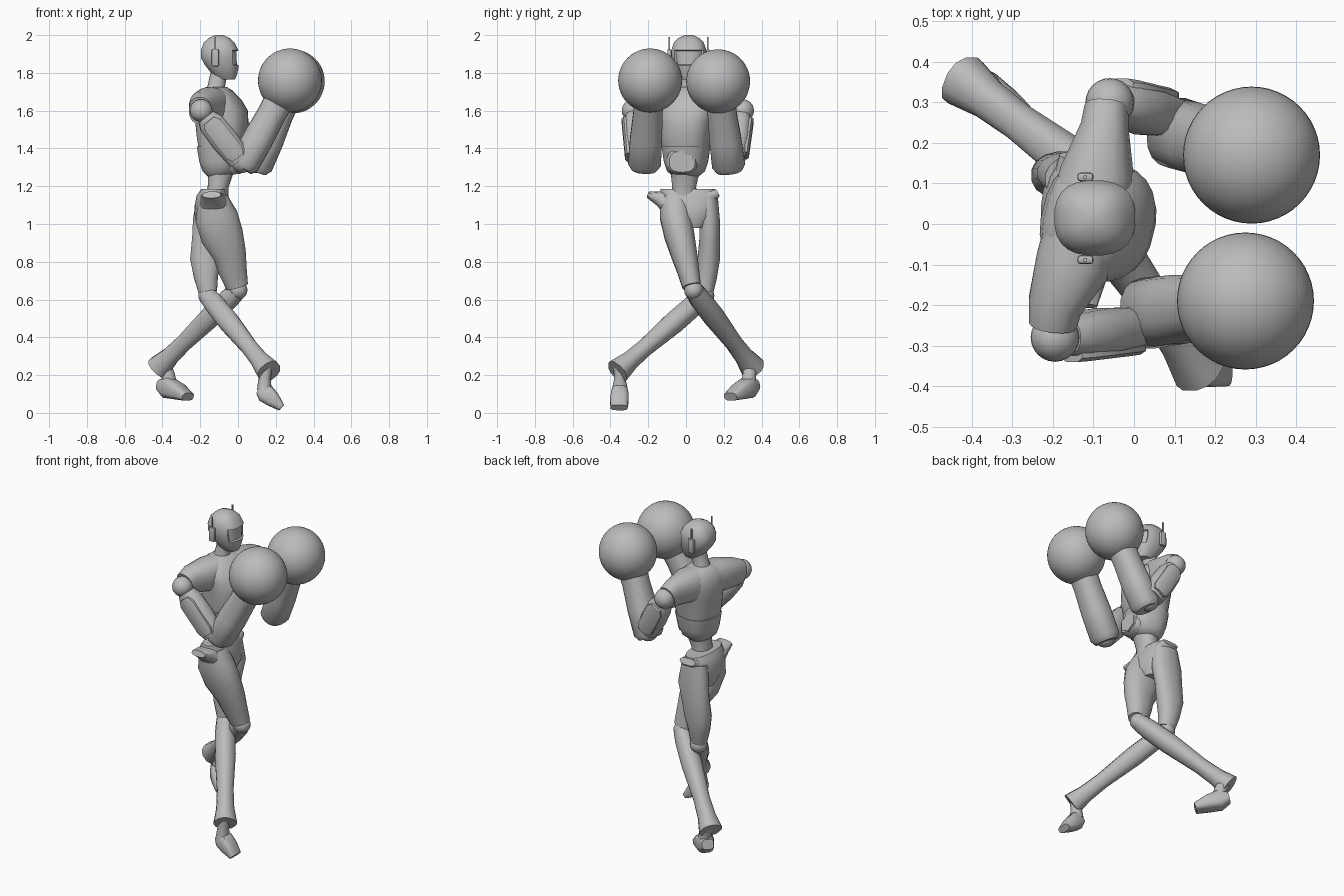
import bpy
import bmesh
from math import sin, cos, pi, radians
from mathutils import Vector, Matrix

old = bpy.data.objects.get("Cube")
if old:
    bpy.data.objects.remove(old, do_unlink=True)

GREY = (0.5, 0.5, 0.5, 1)
grey = bpy.data.materials.new("plain grey")
grey.use_nodes = True
grey.diffuse_color = GREY
grey.node_tree.nodes["Principled BSDF"].inputs["Base Color"].default_value = GREY


def finish(name, bm, angle=40):
    """Turn a bmesh into a smooth shaded object with sharp creases."""
    bmesh.ops.recalc_face_normals(bm, faces=bm.faces[:])
    mesh = bpy.data.meshes.new(name)
    bm.to_mesh(mesh)
    bm.free()
    mesh.materials.append(grey)
    obj = bpy.data.objects.new(name, mesh)
    bpy.context.collection.objects.link(obj)
    bpy.ops.object.select_all(action="DESELECT")
    obj.select_set(True)
    bpy.context.view_layer.objects.active = obj
    bpy.ops.object.shade_smooth_by_angle(angle=radians(angle))
    return obj


def power(value, p):
    return abs(value) ** p * (1 if value > 0 else -1)


def skin(rings_data, sides, square):
    """Bridge rings given as (centre, u axis, v axis); square < 1 is boxier."""
    bm = bmesh.new()
    rings = []
    for centre, u, v in rings_data:
        ring = []
        for i in range(sides):
            a = 2 * pi * (i + 0.5) / sides
            ring.append(bm.verts.new(centre + u * power(cos(a), square) + v * power(sin(a), square)))
        rings.append(ring)
    for low, high in zip(rings, rings[1:]):
        for i in range(sides):
            j = (i + 1) % sides
            bm.faces.new((low[i], low[j], high[j], high[i]))
    bm.faces.new(rings[0][::-1])
    bm.faces.new(rings[-1])
    return bm


def stack(sections, sides=20, yaw=0.0, square=0.85):
    """Level rings: x, y, z, depth radius, width radius."""
    turn = Matrix.Rotation(yaw, 3, "Z")
    return skin([(Vector(s[:3]), turn @ Vector((s[3], 0, 0)), turn @ Vector((0, s[4], 0)))
                 for s in sections], sides, square)


def limb(name, sections, sides=14, square=0.9, ref=(0, 1, 0)):
    """Rings square to a path: x, y, z, radius along ref, radius across it."""
    pts = [Vector(s[:3]) for s in sections]
    data = []
    for i, s in enumerate(sections):
        along = (pts[min(i + 1, len(pts) - 1)] - pts[max(i - 1, 0)]).normalized()
        u = Vector(ref)
        u = (u - along * u.dot(along)).normalized()
        data.append((pts[i], u * s[3], along.cross(u) * s[4]))
    return finish(name, skin(data, sides, square))


def ball(name, centre, radius, detail=24):
    bm = bmesh.new()
    bmesh.ops.create_uvsphere(bm, u_segments=detail * 2, v_segments=detail, radius=radius,
                              matrix=Matrix.Translation(centre))
    return finish(name, bm, 60)


def box(name, centre, size, bevel=0.0):
    bm = bmesh.new()
    bmesh.ops.create_cube(bm, size=1, matrix=Matrix.Translation(centre) @ Matrix.Diagonal((*size, 1)))
    if bevel:
        bmesh.ops.bevel(bm, geom=bm.edges[:], offset=bevel, segments=2, affect="EDGES", profile=0.5)
    return finish(name, bm)


# Head with an inset visor
head = stack([(-.06, .015, 1.765, .045, .04), (-.07, .015, 1.79, .065, .06),
              (-.085, .015, 1.84, .09, .082), (-.097, .015, 1.88, .1, .092),
              (-.097, .015, 1.92, .1, .093), (-.1, .015, 1.96, .082, .08),
              (-.1, .015, 1.985, .055, .055), (-.1, .015, 2, .022, .022)], 24, square=.8)
head.normal_update()
visor = [f for f in head.faces if f.normal.x > .55 and 1.84 < f.calc_center_median().z < 1.94]
bmesh.ops.inset_region(head, faces=visor, thickness=.005, depth=-.01)
finish("head", head)
for side, y in (("right", -.088), ("left", .116)):
    box(side + "_ear", (-.12, y, 1.88), (.04, .022, .09), .008)
    box(side + "_antenna", (-.12, y, 1.95), (.008, .008, .08))

# Neck, chest and belly, turned towards the right
limb("neck", [(-.12, .01, 1.68, .06, .06), (-.115, .01, 1.73, .045, .045), (-.1, .015, 1.8, .045, .045)])
YAW = -.25
finish("chest", stack([(-.09, 0, 1.4, .115, .122), (-.085, 0, 1.46, .13, .13),
                       (-.085, .005, 1.53, .137, .137), (-.09, .01, 1.6, .138, .15),
                       (-.105, .012, 1.66, .115, .155), (-.115, .012, 1.7, .085, .115),
                       (-.115, .012, 1.725, .055, .06)], 24, YAW, .8))
finish("belly", stack([(-.1, 0, 1.25, .055, .065), (-.095, 0, 1.28, .09, .1),
                       (-.09, 0, 1.33, .112, .115), (-.088, 0, 1.41, .127, .126)], 24, YAW, .8))
limb("belt_plate", [(-.04, -.02, 1.33, .085, .07), (.012, -.02, 1.33, .08, .065),
                    (.025, -.02, 1.33, .068, .055)], 16, .7)
limb("belt_buckle", [(.01, -.02, 1.33, .06, .06), (.032, -.02, 1.33, .06, .06)], 6, 1)
limb("shoulder_yoke", [(-.2, -.245, 1.6, .06, .075), (-.195, -.2, 1.615, .068, .085),
                       (-.15, -.1, 1.625, .095, .1), (-.09, .12, 1.625, .095, .1),
                       (-.072, .24, 1.615, .06, .085), (-.068, .285, 1.6, .055, .075)], 18, .85, (1, 0, 0))

# Arms: shoulder ball, upper arm, outer panel, elbow, forearm cuff and round glove
arms = (("right", (-.195, -.28, 1.6), (.01, -.255, 1.34), (.035, -.22, 1.32), (.275, -.19, 1.76)),
        ("left", (-.06, .3, 1.6), (.085, .265, 1.35), (.105, .225, 1.31), (.29, .17, 1.755)))
for side, shoulder, elbow, cuff, glove in arms:
    a, b, c, g = map(Vector, (shoulder, elbow, cuff, glove))
    out = Vector((0, -1 if side == "right" else 1, 0))
    ball(side + "_shoulder_ball", a, .06, 12)
    limb(side + "_upper_arm", [(*a.lerp(b, t), w, d) for t, w, d in
                               ((.12, .045, .05), (.25, .055, .07), (.6, .06, .075), (1, .05, .065))], 12, .8)
    limb(side + "_arm_panel", [(*(a.lerp(b, t) + out * .045), .022, d) for t, d in
                               ((.2, .035), (.3, .055), (.85, .055), (.95, .04))], 8, .7)
    ball(side + "_elbow", b.lerp(c, .5), .06, 12)
    limb(side + "_forearm", [(*c.lerp(g, t), w, d) for t, w, d in
                             ((-.06, .07, .06), (0, .088, .08), (.3, .086, .082),
                              (.6, .078, .076), (.8, .08, .08))], 18, .85)
    ball(side + "_glove", g, .169)

# Waist and hips
limb("waist", [(-.11, -.01, 1.14, .07, .06), (-.105, -.01, 1.2, .065, .055), (-.09, -.005, 1.29, .08, .07)])
finish("hips", stack([(-.13, .03, .98, .075, .07), (-.13, .025, 1.04, .1, .125),
                      (-.135, .02, 1.1, .095, .148), (-.135, .015, 1.15, .085, .155),
                      (-.13, .01, 1.185, .065, .145)], 24))
limb("right_hip_lip", [(-.13, -.08, 1.1, .08, .06), (-.135, -.14, 1.135, .065, .04),
                       (-.14, -.2, 1.155, .05, .018)], 12, .8, (1, 0, 0))
limb("left_hip_lip", [(-.13, .08, 1.12, .08, .06), (-.13, .17, 1.165, .055, .02)], 12, .8, (1, 0, 0))

# Legs: thigh, knee ball, shin with flared ankle cuff
legs = (("right", [(-.135, -.06, 1.14, .08, .08), (-.115, -.055, 1.04, .085, .115),
                   (-.085, -.035, .94, .08, .115), (-.045, -.01, .84, .07, .09),
                   (-.03, .01, .76, .06, .078), (-.005, .03, .67, .05, .06)],
         (0, .04, .65), (-.41, .345, .25)),
        ("left", [(-.14, .11, 1.14, .06, .08), (-.14, .125, 1.02, .055, .1),
                  (-.155, .125, .92, .055, .09), (-.17, .12, .81, .06, .085),
                  (-.17, .11, .72, .055, .065), (-.16, .1, .64, .045, .05)],
         (-.16, .1, .62), (.155, -.35, .23)))
for side, thigh, knee, ankle in legs:
    k, f = Vector(knee), Vector(ankle)
    limb(side + "_thigh", thigh, 16)
    ball(side + "_knee", k, .05, 12)
    limb(side + "_shin", [(*k.lerp(f, t), r, r) for t, r in
                          ((.02, .05), (.12, .056), (.35, .058), (.7, .046), (.88, .05), (1.03, .066))], 12, .85)

# Feet: ankle post and wedge boot
limb("right_ankle", [(-.4, .34, .27, .04, .04), (-.37, .335, .2, .036, .036), (-.365, .33, .14, .045, .045)], 10)
limb("right_foot", [(-.41, .365, .15, .035, .03), (-.37, .33, .135, .05, .058),
                    (-.32, .285, .115, .052, .045), (-.265, .235, .085, .045, .022)], 12, .6, (1, 1, 0))
limb("left_ankle", [(.145, -.345, .25, .04, .04), (.14, -.35, .18, .032, .032), (.14, -.35, .12, .045, .04)], 10)
limb("left_foot", [(.115, -.345, .125, .035, .03), (.145, -.35, .105, .045, .052),
                   (.185, -.353, .07, .05, .042), (.23, -.355, .028, .046, .02)], 12, .6)
